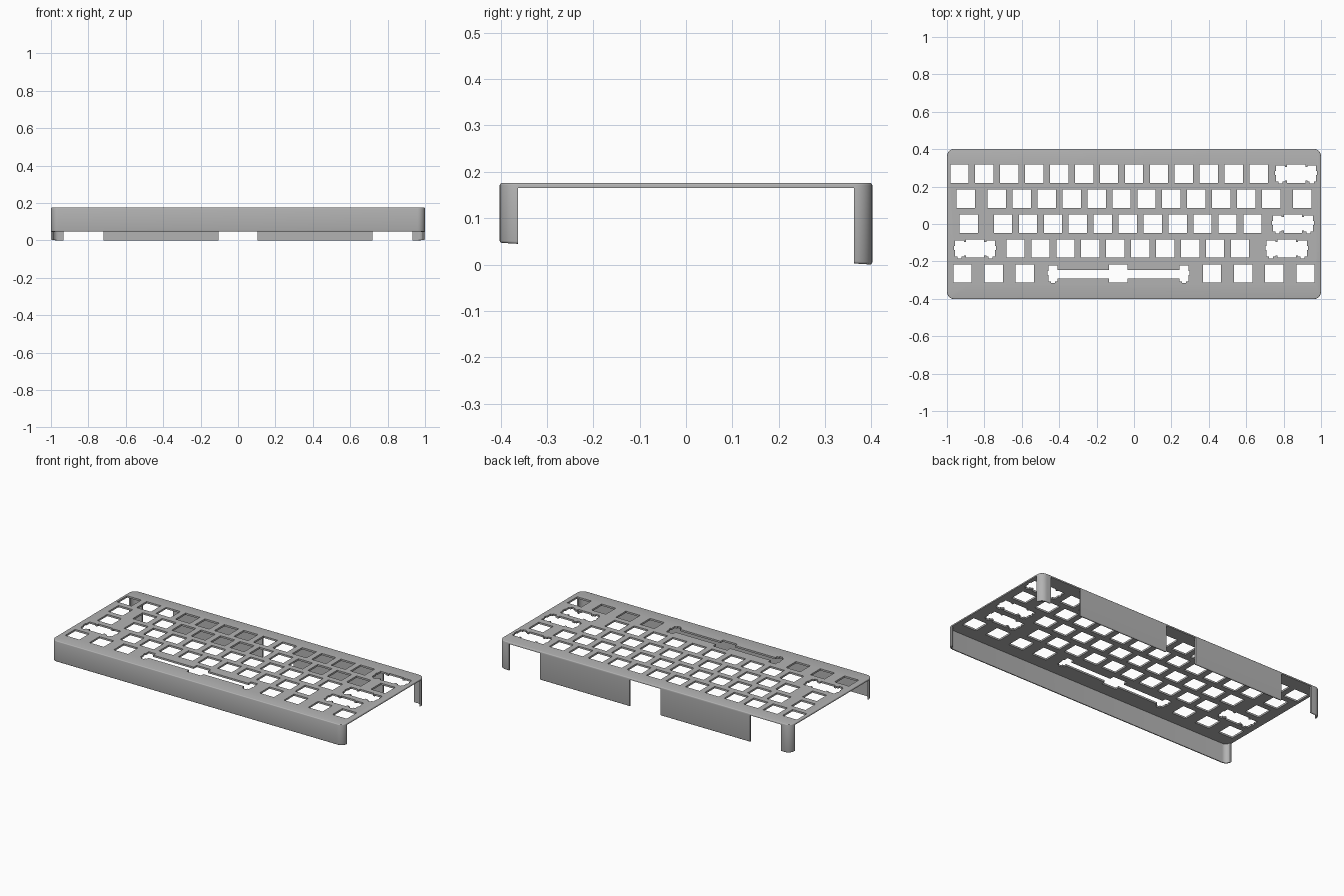
import bpy, bmesh, math

cube = bpy.data.objects.get("Cube")
if cube:
    bpy.data.objects.remove(cube, do_unlink=True)

U = 2 / 15            # key pitch
TOP, UNDER = 0.176, 0.165
HALF_Y = 0.402
WALL = 0.01
HOLE = 0.049          # half size of a switch hole

grey = bpy.data.materials.new("case grey")
grey.use_nodes = True
colour = (0.45, 0.45, 0.45, 1)
grey.diffuse_color = colour
grey.node_tree.nodes["Principled BSDF"].inputs["Base Color"].default_value = colour


def add_prism(bm, outline, low, high):
    """Extrude a flat outline from low to high."""
    face = bm.faces.new([bm.verts.new((x, y, low)) for x, y in outline])
    moved = bmesh.ops.extrude_face_region(bm, geom=[face])["geom"]
    verts = [v for v in moved if isinstance(v, bmesh.types.BMVert)]
    bmesh.ops.translate(bm, verts=verts, vec=(0, 0, high - low))


def make_object(name, bm):
    bmesh.ops.recalc_face_normals(bm, faces=bm.faces)
    mesh = bpy.data.meshes.new(name)
    bm.to_mesh(mesh)
    bm.free()
    mesh.materials.append(grey)
    obj = bpy.data.objects.new(name, mesh)
    bpy.context.collection.objects.link(obj)
    return obj


def rect(x0, x1, y0, y1):
    return [(x0, y0), (x1, y0), (x1, y1), (x0, y1)]


def rounded(hx, hy, r, steps=8):
    pts = []
    for k, (sx, sy) in enumerate([(1, 1), (-1, 1), (-1, -1), (1, -1)]):
        for i in range(steps + 1):
            a = math.pi / 2 * (k + i / steps)
            pts.append((sx * (hx - r) + r * math.cos(a), sy * (hy - r) + r * math.sin(a)))
    return pts


def stabilised(s, chan_top, chan_low):
    """Switch hole joined by a channel to a stabiliser slot at either side."""
    b, tab, lug = 0.0235, 0.011, 0.029
    half = [(HOLE, HOLE), (HOLE, chan_top), (s - b, chan_top), (s - b, 0.044),
            (s + b, 0.044), (s + b, 0.014), (s + lug, 0.014), (s + lug, -0.008),
            (s + b, -0.008), (s + b, -0.042), (s + tab, -0.042), (s + tab, -0.052),
            (s - tab, -0.052), (s - tab, -0.042), (s - b, -0.042),
            (s - b, chan_low), (HOLE, chan_low), (HOLE, -HOLE)]
    return half + [(-x, y) for x, y in reversed(half)]


# Solid body with rounded corners, a sloping base and softened rims
bm = bmesh.new()
add_prism(bm, rounded(1, HALF_Y, 0.04), 0, TOP)
for v in bm.verts:
    if v.co.z < 0.01:
        v.co.z = 0.047 * (HALF_Y - v.co.y) / (2 * HALF_Y)
rims = [e for e in bm.edges if abs(e.verts[0].co.z - e.verts[1].co.z) < 0.06
        and (e.verts[0].co.z > 0.1) == (e.verts[1].co.z > 0.1)]
bmesh.ops.bevel(bm, geom=rims, offset=0.005, segments=3, profile=0.5, affect='EDGES')
case = make_object("keyboard_case", bm)

# Hollow underside
bm = bmesh.new()
add_prism(bm, rounded(1 - WALL, HALF_Y - WALL, 0.03), -0.1, UNDER)
cavity = make_object("cavity_cutter", bm)

# Open sides, and gaps that leave two rear panels and two corner posts
bm = bmesh.new()
add_prism(bm, rect(-1.1, 1.1, -0.362, 0.362), -0.1, UNDER)
for x0, x1 in [(-0.932, -0.72), (-0.105, 0.105), (0.72, 0.932)]:
    add_prism(bm, rect(x0, x1, 0.38, 0.5), -0.1, UNDER)
openings = make_object("opening_cutter", bm)

# Key rows: plain hole centres, then stabilised keys as (centre, slot offset)
SHORT, LONG = 0.0836, 0.35
rows = [
    ([0.5 + i for i in range(13)], [(14, SHORT)]),
    ([0.75] + [2 + i for i in range(12)] + [14.25], []),
    ([0.875] + [2.25 + i for i in range(11)], [(13.875, SHORT)]),
    ([2.75 + i for i in range(10)], [(1.125, SHORT), (13.625, SHORT)]),
    ([0.625 + 1.25 * i for i in (0, 1, 2, 8, 9, 10, 11)], [(6.875, LONG)]),
]
bm = bmesh.new()
for r, (plain, wide) in enumerate(rows):
    cy = (2 - r) * U + 0.002
    shapes = [(c, rect(-HOLE, HOLE, -HOLE, HOLE)) for c in plain]
    for c, s in wide:
        shapes.append((c, stabilised(s, 0.02, -0.026) if s == LONG
                       else stabilised(s, 0.036, -0.036)))
    for c, outline in shapes:
        cx = c * U - 1
        add_prism(bm, [(cx + x, cy + y) for x, y in outline], 0.1, 0.25)
holes = make_object("key_hole_cutter", bm)

# Cut everything away and drop the cutters
bpy.ops.object.select_all(action='DESELECT')
bpy.context.view_layer.objects.active = case
case.select_set(True)
for cutter in (cavity, openings, holes):
    mod = case.modifiers.new(cutter.name, 'BOOLEAN')
    mod.operation = 'DIFFERENCE'
    mod.solver = 'EXACT'
    mod.object = cutter
    bpy.ops.object.modifier_apply(modifier=mod.name)
    bpy.data.objects.remove(cutter, do_unlink=True)
bpy.ops.object.shade_smooth_by_angle(angle=math.radians(35))
